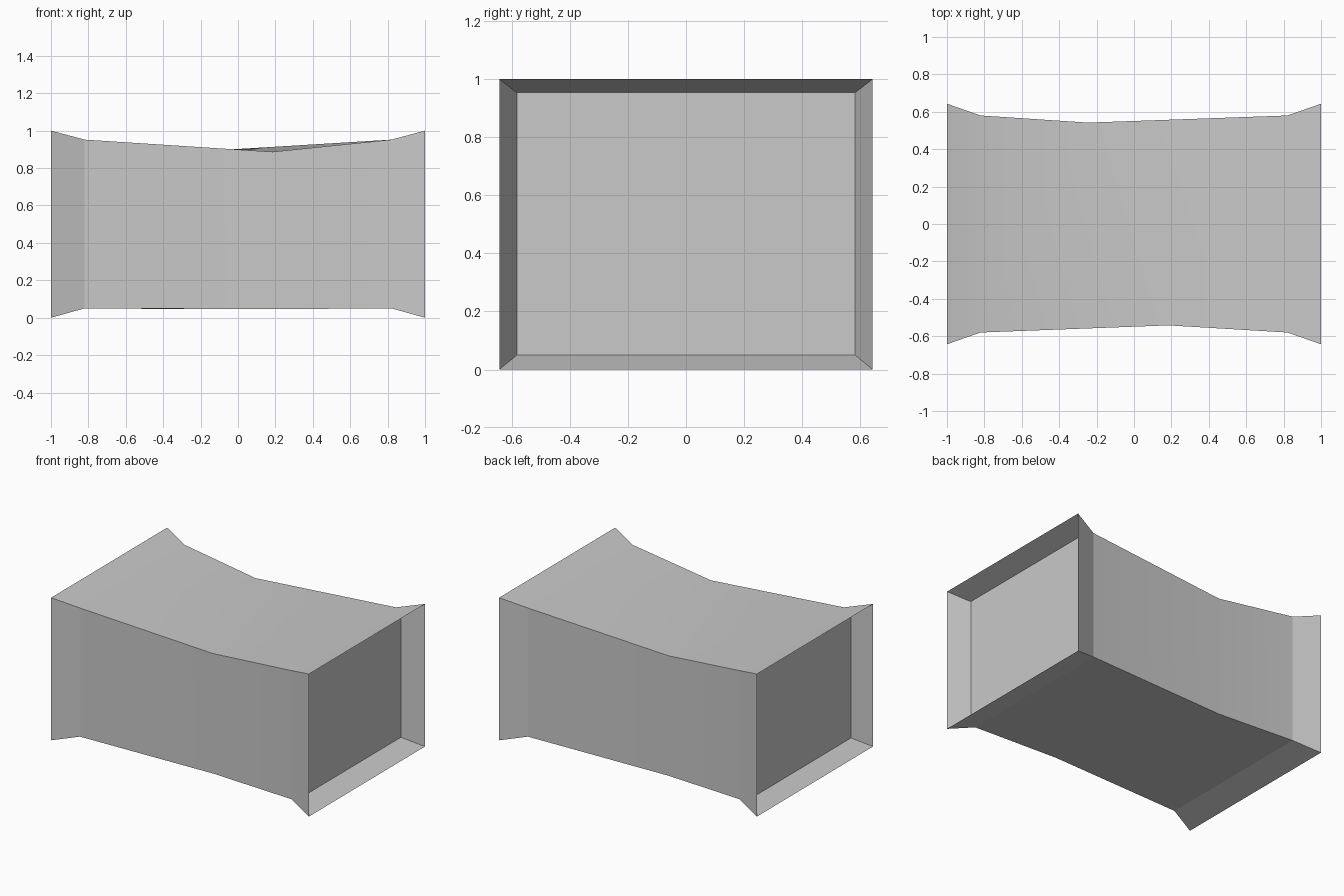
import bpy, bmesh, math

cube = bpy.data.objects.get("Cube")
if cube:
    bpy.data.objects.remove(cube, do_unlink=True)

# Colour
grey = bpy.data.materials.new("plain grey")
grey.use_nodes = True
colour = (0.585, 0.585, 0.585, 1)
grey.diffuse_color = colour
grey.node_tree.nodes["Principled BSDF"].inputs["Base Color"].default_value = colour


def ring(bm, x_front, x_back, half_width, low, high):
    """Rectangular cross-section loop whose front and back may sit at different x."""
    h = half_width
    corners = [(x_front, -h, low), (x_back, h, low), (x_back, h, high), (x_front, -h, high)]
    return [bm.verts.new(c) for c in corners]


def bridge(bm, a, b):
    """Four walls from section a to section b, facing outwards when b lies further +x."""
    for i in range(4):
        j = (i + 1) % 4
        bm.faces.new((a[j], a[i], b[i], b[j]))


bm = bmesh.new()

# Flared rims, their necks and the skewed waist
left_rim = ring(bm, 1.0, 1.0, 0.643, 0.0, 1.0)
left_neck = ring(bm, 0.82, 0.82, 0.58, 0.05, 0.952)
waist = ring(bm, 0.185, -0.245, 0.542, 0.046, 0.887)
right_neck = ring(bm, -0.82, -0.82, 0.58, 0.05, 0.952)
right_rim = ring(bm, -1.0, -1.0, 0.643, 0.0, 1.0)

# Outer skin between neighbouring sections
sections = [right_rim, right_neck, waist, left_neck, left_rim]
for a, b in zip(sections, sections[1:]):
    bridge(bm, a, b)

# Recessed end walls with bevelled sides, set a little inside the rims
left_wall = ring(bm, 0.856, 0.856, 0.582, 0.05, 0.953)
right_wall = ring(bm, -0.873, -0.873, 0.582, 0.05, 0.953)
bridge(bm, left_rim, left_wall)
bridge(bm, right_wall, right_rim)
bm.faces.new(left_wall)
bm.faces.new(right_wall)

# One consistent closed shell, facing outwards
bmesh.ops.recalc_face_normals(bm, faces=bm.faces)

mesh = bpy.data.meshes.new("flared_box")
bm.to_mesh(mesh)
bm.free()
mesh.materials.append(grey)
box = bpy.data.objects.new("flared_box", mesh)
bpy.context.collection.objects.link(box)

# Soft waist, crisp rims and corners
bpy.context.view_layer.objects.active = box
box.select_set(True)
bpy.ops.object.shade_smooth_by_angle(angle=math.radians(12))
